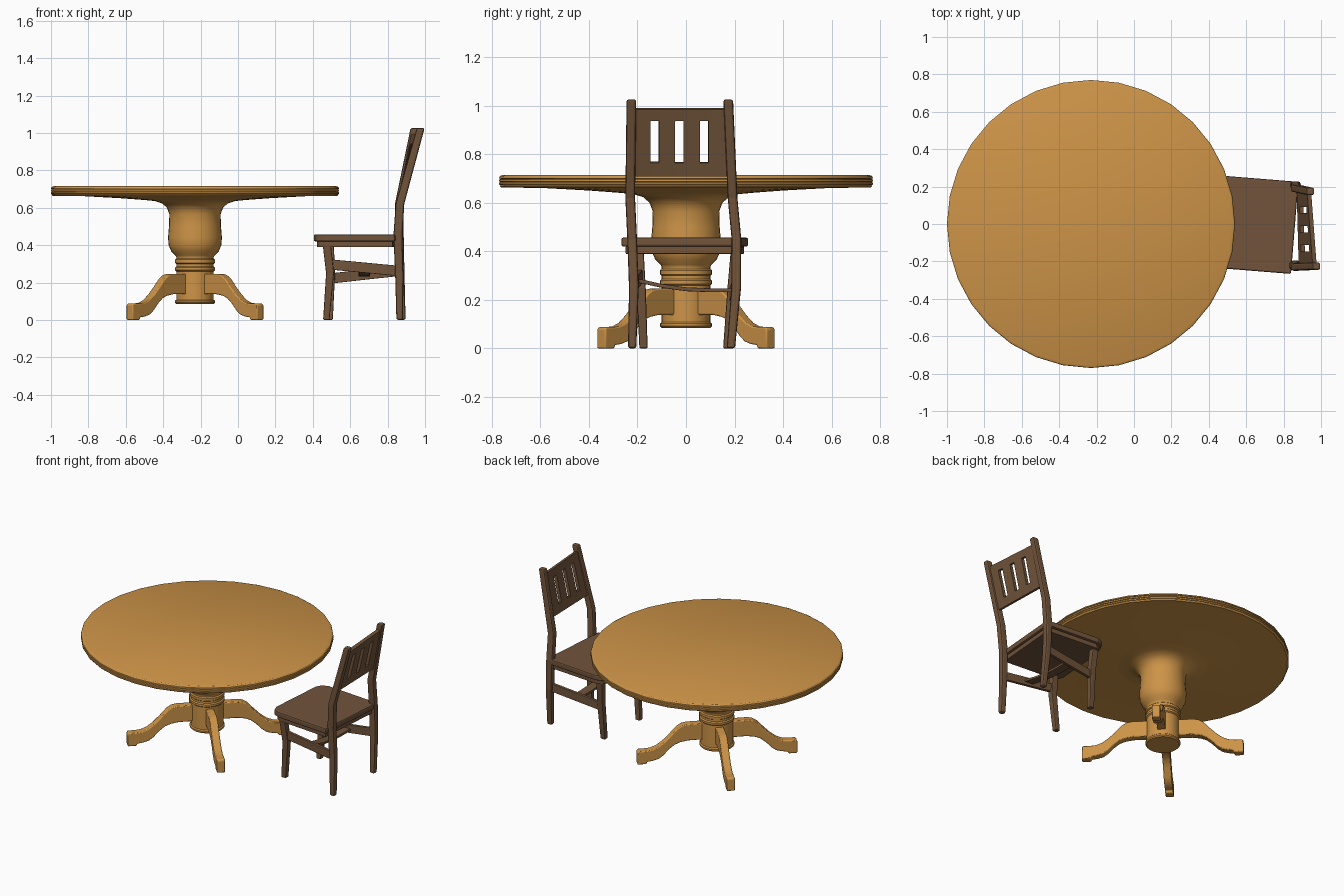
import bpy, bmesh, math
from mathutils import Vector

if "Cube" in bpy.data.objects:
    bpy.data.objects.remove(bpy.data.objects["Cube"])


def material(name, rgb):
    m = bpy.data.materials.new(name)
    m.diffuse_color = (*rgb, 1)
    m.use_nodes = True
    m.node_tree.nodes["Principled BSDF"].inputs["Base Color"].default_value = m.diffuse_color
    return m


HONEY = material("honey oak", (0.61, 0.295, 0.064))
WALNUT = material("dark walnut", (0.165, 0.088, 0.043))
TABLE_X = -0.23


def finish(name, bm, mat, bevel=0, smooth=None):
    bmesh.ops.remove_doubles(bm, verts=bm.verts, dist=1e-5)
    bmesh.ops.recalc_face_normals(bm, faces=bm.faces)
    me = bpy.data.meshes.new(name)
    bm.to_mesh(me)
    bm.free()
    me.materials.append(mat)
    ob = bpy.data.objects.new(name, me)
    bpy.context.collection.objects.link(ob)
    if bevel:
        mod = ob.modifiers.new("soft edges", 'BEVEL')
        mod.width, mod.segments, mod.limit_method = bevel, 2, 'ANGLE'
    if smooth:
        bpy.ops.object.select_all(action='DESELECT')
        ob.select_set(True)
        bpy.context.view_layer.objects.active = ob
        bpy.ops.object.shade_smooth_by_angle(angle=math.radians(smooth))
    return ob


def lathe(name, profile, mat, n=32, smooth=35):
    bm = bmesh.new()
    rings = [[bm.verts.new((r * math.cos(2 * math.pi * i / n),
                            r * math.sin(2 * math.pi * i / n), z)) for i in range(n)]
             for r, z in profile]
    for a, b in zip(rings, rings[1:]):
        for i in range(n):
            j = (i + 1) % n
            bm.faces.new((a[i], a[j], b[j], b[i]))
    ob = finish(name, bm, mat, smooth=smooth)
    ob.location.x = TABLE_X
    return ob


def prism(name, outline, direction, mat, bevel=0, smooth=None):
    """Closed outline of 3D points pushed along a direction."""
    bm = bmesh.new()
    f = bm.faces.new([bm.verts.new(p) for p in outline])
    ext = bmesh.ops.extrude_face_region(bm, geom=[f])
    vs = [v for v in ext["geom"] if isinstance(v, bmesh.types.BMVert)]
    bmesh.ops.translate(bm, verts=vs, vec=direction)
    return finish(name, bm, mat, bevel, smooth)


def sweep(name, path, side, up, size, mat, bevel=0.006):
    """Rectangular bar through path points; size may vary per point."""
    side, up = Vector(side), Vector(up)
    bm = bmesh.new()
    rings = []
    for k, p in enumerate(path):
        a, b = size[k] if isinstance(size, list) else size
        rings.append([bm.verts.new(Vector(p) + side * a / 2 * s + up * b / 2 * t)
                      for s, t in ((-1, -1), (1, -1), (1, 1), (-1, 1))])
    for a, b in zip(rings, rings[1:]):
        for i in range(4):
            bm.faces.new((a[i], a[(i + 1) % 4], b[(i + 1) % 4], b[i]))
    bm.faces.new(rings[0])
    bm.faces.new(rings[-1])
    return finish(name, bm, mat, bevel)


# Table top with a stepped, grooved rim and shallow conical underside
lathe("table_top", [
    (0, .716), (.755, .716), (.766, .711), (.77, .705), (.77, .701), (.764, .699),
    (.77, .696), (.77, .688), (.764, .686), (.77, .683), (.77, .675), (.764, .673),
    (.768, .67), (.762, .663), (.60, .662), (.40, .651), (.20, .636), (0, .636)],
    HONEY, smooth=25)

# Turned pedestal
lathe("pedestal", [
    (0, .65), (.30, .644), (.215, .636), (.175, .623), (.15, .60), (.137, .565),
    (.139, .50), (.144, .44), (.141, .40), (.127, .367), (.105, .345), (.10, .336),
    (.10, .328), (.107, .322), (.107, .305), (.10, .30), (.10, .286), (.107, .28),
    (.107, .266), (.10, .26), (.10, .108), (.107, .102), (.107, .092), (.10, .085),
    (0, .085)], HONEY, smooth=40)

# Four curved feet on the diagonals
W = .05
foot = [(.06, .247), (.19, .247), (.22, .241), (.25, .222), (.29, .178), (.33, .138),
        (.37, .107), (.41, .091), (.445, .088), (.487, .088), (.495, .08), (.495, 0),
        (.44, 0), (.435, .014), (.40, .018), (.365, .028), (.335, .05), (.30, .088),
        (.265, .116), (.23, .13), (.18, .138), (.06, .138)]
for i in range(4):
    leg = prism(f"table_foot_{i + 1}", [(r, -W / 2, z) for r, z in foot], (0, W, 0),
                HONEY, .006, 30)
    leg.location.x = TABLE_X
    leg.rotation_euler.z = math.radians(45 + 90 * i)

# Chair seat and apron, turned slightly
def slab(name, hx, hy, cut, z0, z1, bevel):
    pts = [(hx, -hy), (hx, hy), (-hx + cut, hy), (-hx + cut * .3, hy - cut * .3),
           (-hx, hy - cut), (-hx, -hy + cut), (-hx + cut * .3, -hy + cut * .3),
           (-hx + cut, -hy)]
    ob = prism(name, [(x, y, z0) for x, y in pts], (0, 0, z1 - z0), WALNUT, bevel)
    ob.location = (.64, -.003, 0)
    ob.rotation_euler.z = math.radians(-4.6)


slab("seat", .22, .247, .06, .42, .457, .008)
slab("seat_apron", .205, .23, .05, .39, .421, .003)

# Back posts: straight leg below, leaning above (the back is slightly twisted)
X, Y, Z = (1, 0, 0), (0, 1, 0), (0, 0, 1)
posts = {
    "right": [(.865, -.222, 0), (.862, -.215, .25), (.855, -.222, .45), (.866, -.23, .62),
              (.977, -.225, 1.027)],
    "left": [(.878, .185, 0), (.868, .207, .25), (.862, .208, .45), (.862, .192, .62),
             (.944, .174, 1.027)]}
sizes = [(.036, .034), (.044, .04), (.048, .04), (.046, .04), (.042, .04)]
for side, path in posts.items():
    sweep(f"back_post_{side}", path, X, Y, sizes, WALNUT, .01)

# Front legs
fronts = {"right": [(.472, -.175, 0), (.492, -.185, .25), (.474, -.195, .41)],
          "left": [(.49, .17, 0), (.498, .19, .25), (.49, .205, .41)]}
for side, path in fronts.items():
    sweep(f"front_leg_{side}", path, X, Y, [(.034, .034), (.042, .038), (.044, .04)],
          WALNUT)

# Side stretchers and the cross stretcher between them
sweep("side_stretcher_right", [(.49, -.188, .297), (.862, -.215, .262)], Y, Z,
      (.02, .055), WALNUT, .003)
sweep("side_stretcher_left", [(.495, .188, .222), (.866, .205, .263)], Y, Z,
      (.02, .055), WALNUT, .003)
sweep("cross_stretcher", [(.675, -.20, .28), (.675, -.10, .258), (.675, 0, .244),
                          (.675, .10, .24), (.675, .197, .24)], X, Z,
      (.06, .016), WALNUT, .003)


# Slotted back panel spanning the two posts
def back_point(y, z):
    t = (z - .62) / .407
    xr = .866 + (.977 - .866) * t
    xl = .862 + (.944 - .862) * t
    return (xr + (xl - xr) * (y + .225) / .40, y, z)


ys = [-.225, -.147, -.112, -.045, -.010, .058, .092, .178]
zs = [.712, .767, .94, .988]
bm = bmesh.new()
for i in range(len(ys) - 1):
    for j in range(len(zs) - 1):
        if j == 1 and i % 2 == 1:
            continue
        bm.faces.new([bm.verts.new(back_point(ys[a], zs[b]))
                      for a, b in ((i, j), (i + 1, j), (i + 1, j + 1), (i, j + 1))])
panel = finish("back_panel", bm, WALNUT)
thick = panel.modifiers.new("thickness", 'SOLIDIFY')
thick.thickness, thick.offset = .022, 0
